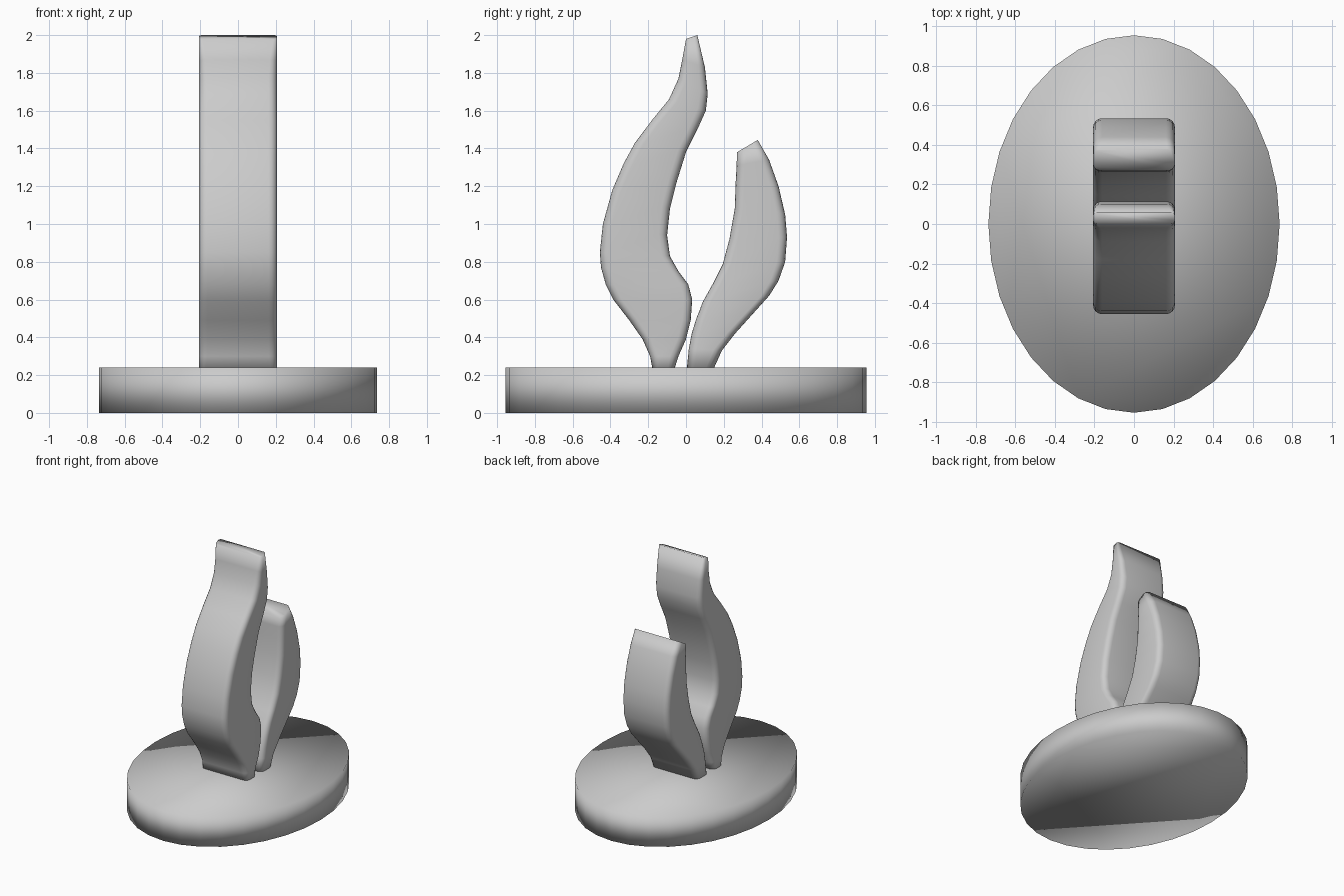
import bpy, bmesh, math

if "Cube" in bpy.data.objects:
    bpy.data.objects.remove(bpy.data.objects["Cube"])

HALF = 0.207     # half thickness of each flame along x
SEG = 4          # segments per rounded corner


def section(left, right):
    """Rounded rectangle spanning from the left edge to the right edge of a flame."""
    (ly, lz), (ry, rz) = left, right
    w = math.hypot(ry - ly, rz - lz)
    r = min(0.045, w * 0.3)
    pts = []
    for cx, cd, a0 in ((HALF - r, w - r, 0), (r - HALF, w - r, 90),
                       (r - HALF, r, 180), (HALF - r, r, 270)):
        for i in range(SEG + 1):
            a = math.radians(a0 + 90 * i / SEG)
            t = (cd + r * math.sin(a) * 1.0) / w
            pts.append((cx + r * math.cos(a), ly + (ry - ly) * t, lz + (rz - lz) * t))
    return pts


def flame(name, rows):
    bm = bmesh.new()
    rings = [[bm.verts.new(p) for p in section(r[:2], r[2:])] for r in rows]
    n = len(rings[0])
    for a, b in zip(rings, rings[1:]):
        for i in range(n):
            j = (i + 1) % n
            bm.faces.new((a[i], a[j], b[j], b[i]))
    bm.faces.new(rings[0][::-1])
    bm.faces.new(rings[-1])
    bmesh.ops.recalc_face_normals(bm, faces=bm.faces)
    for f in bm.faces:
        f.smooth = True
    me = bpy.data.meshes.new(name)
    bm.to_mesh(me)
    bm.free()
    ob = bpy.data.objects.new(name, me)
    bpy.context.collection.objects.link(ob)
    return ob


# Oval base
bpy.ops.mesh.primitive_cylinder_add(vertices=32, radius=1, depth=0.24, location=(0, 0, 0.12))
base = bpy.context.object
base.name = "oval_base"
base.scale = (0.737, 0.955, 1)
bpy.ops.object.transform_apply(location=True, scale=True)
bpy.ops.object.shade_smooth()

# Flames: each row is left edge (y, z) and right edge (y, z)
flame("tall_flame", [
    (-.175, .22, -.065, .22), (-.19, .30, -.04, .30), (-.23, .39, 0, .39),
    (-.30, .49, .025, .49), (-.385, .60, .033, .60), (-.425, .68, .012, .68),
    (-.45, .77, -.04, .75), (-.456, .85, -.085, .83), (-.44, 1.00, -.10, .94),
    (-.39, 1.18, -.085, 1.08), (-.33, 1.32, -.05, 1.22), (-.27, 1.43, 0, 1.38),
    (-.18, 1.55, .06, 1.50), (-.09, 1.66, .105, 1.60), (-.04, 1.77, .115, 1.69),
    (-.02, 1.87, .10, 1.83), (0, 1.98, .06, 2.0),
])
flame("short_flame", [
    (.003, .22, .14, .22), (.015, .34, .19, .33), (.03, .42, .26, .42),
    (.055, .50, .35, .52), (.09, .59, .44, .62), (.14, .68, .49, .70),
    (.195, .79, .525, .80), (.23, .92, .535, .93), (.258, 1.08, .525, 1.05),
    (.263, 1.22, .49, 1.20), (.268, 1.31, .44, 1.34), (.27, 1.38, .38, 1.445),
])
